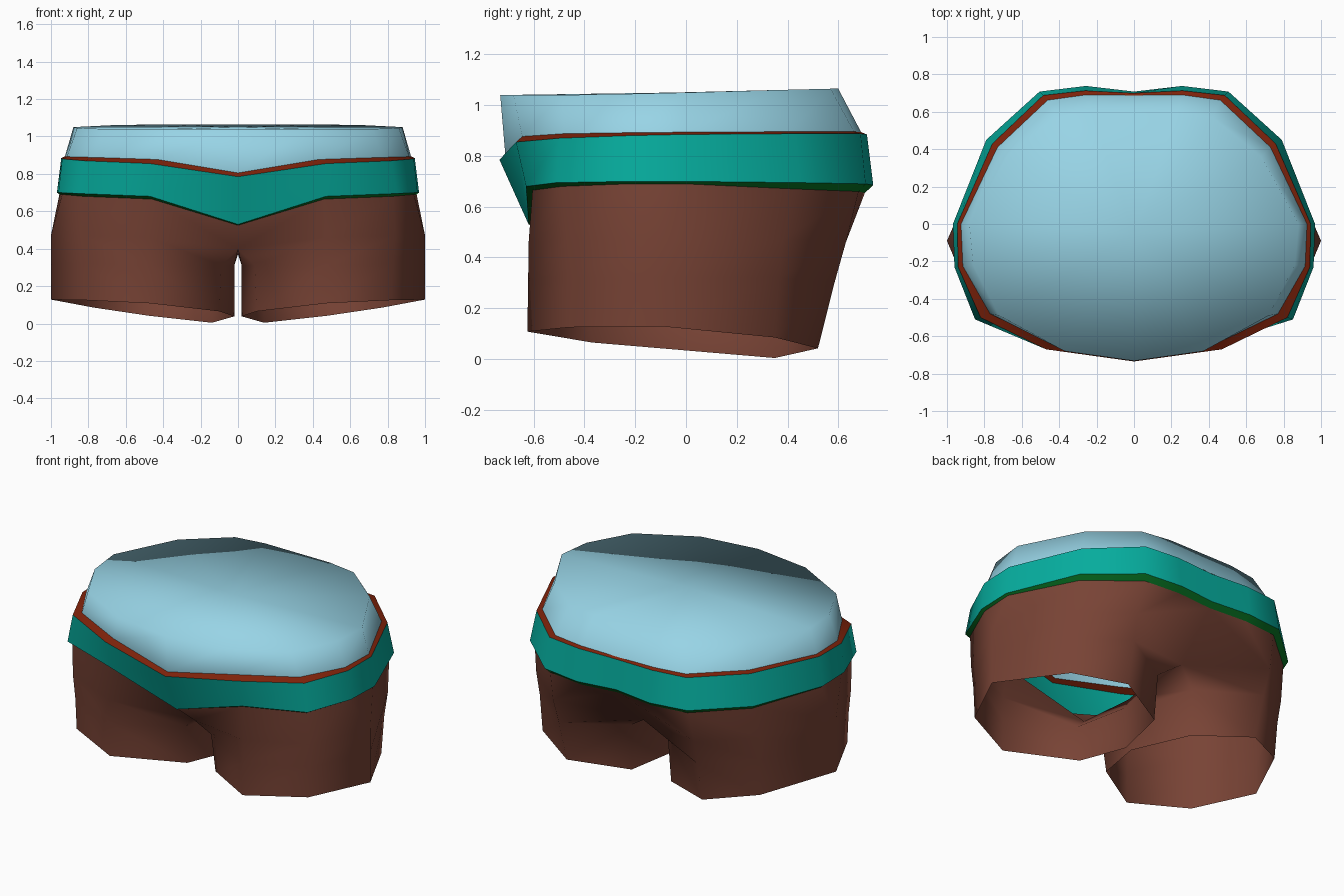
import bpy


def material(name, rgb):
    m = bpy.data.materials.new(name)
    lin = [(c / 255 / 12.92) if c < 10 else ((c / 255 + 0.055) / 1.055) ** 2.4 for c in rgb]
    m.diffuse_color = (*lin, 1)
    return m


brown = material("brown cloth", (120, 67, 53))
teal = material("teal belt", (6, 174, 159))
red = material("rust trim", (126, 34, 10))
green = material("dark green trim", (8, 118, 36))
blue = material("pale blue", (152, 212, 230))


def make(name, verts, faces, mat):
    me = bpy.data.meshes.new(name)
    me.from_pydata(verts, [], faces)
    me.materials.append(mat)
    for p in me.polygons:
        p.use_smooth = True
    ob = bpy.data.objects.new(name, me)
    bpy.context.collection.objects.link(ob)
    return ob


def full(half):
    # mirror a front-to-back half outline into a closed ring
    return half + [(-x, y, z) for x, y, z in half[-2:0:-1]]


def loft(name, lower, upper, mat, cap=None):
    a, b = full(lower), full(upper)
    n = len(a)
    faces = [(i, (i + 1) % n, n + (i + 1) % n, n + i) for i in range(n)]
    verts = a + b
    if cap:
        verts = verts + [cap]
        faces += [(n + i, n + (i + 1) % n, 2 * n) for i in range(n)]
    return make(name, verts, faces, mat)


# half outlines, front centre to back centre
waist = [(0, -.605, .525), (.46, -.605, .665), (.83, -.49, .68), (.94, -.23, .69),
         (.955, 0, .69), (.77, .43, .67), (.485, .68, .66), (.25, .705, .655), (0, .68, .66)]
belt_low = [(0, -.62, .53), (.47, -.63, .68), (.85, -.51, .695), (.96, -.23, .70),
            (.968, 0, .70), (.79, .45, .695), (.505, .708, .69), (.257, .738, .685), (0, .708, .69)]
belt_high = [(0, -.735, .785), (.47, -.67, .855), (.82, -.50, .87), (.94, -.23, .88),
             (.945, 0, .885), (.757, .43, .888), (.485, .688, .888), (.26, .713, .885), (0, .70, .88)]
body_low = [(0, -.712, .805), (.43, -.645, .877), (.77, -.48, .888), (.915, -.225, .892),
            (.925, 0, .894), (.73, .41, .896), (.462, .662, .896), (.26, .69, .894), (0, .688, .89)]
body_top = [(0, -.732, 1.04), (.37, -.68, 1.04), (.72, -.49, 1.04), (.86, -.22, 1.045),
            (.88, 0, 1.05), (.68, .36, 1.06), (.42, .57, 1.065), (.23, .60, 1.065), (0, .60, 1.065)]

# belt with its trims, and the closed body above it
loft("belt", belt_low, belt_high, teal)
loft("belt_top_trim", belt_high, body_low, red)
loft("belt_lower_trim", waist, belt_low, green)
loft("torso", body_low, body_top, blue, cap=(0, -.05, 1.05))

# shorts: one open leg, mirrored; rings for hip, lower thigh and hem
hip = [(0, -.45, .40), (.47, -.62, .46), (.84, -.47, .47), (1.0, -.09, .47),
       (.795, .38, .47), (.50, .63, .46), (0, .43, .39), (0, -.05, .37)]
thigh = [(.09, -.40, .31), (.47, -.622, .31), (.83, -.46, .32), (1.0, -.09, .32),
         (.78, .365, .32), (.49, .585, .30), (.13, .37, .30), (.02, -.05, .31)]
hem = [(.10, -.37, .065), (.47, -.625, .108), (.82, -.46, .125), (1.0, -.09, .128),
       (.77, .35, .085), (.48, .52, .042), (.14, .35, .004), (.02, -.05, .038)]
faces = []
for low, high in ((25, 17), (17, 9)):
    faces += [(low + i, low + (i + 1) % 8, high + (i + 1) % 8, high + i) for i in range(8)]
# pairs of hip and waist points joined around the seat
pairs = [(0, 0), (1, 1), (2, 2), (3, 3), (3, 4), (4, 5), (5, 6), (5, 7), (6, 8)]
for (t0, w0), (t1, w1) in zip(pairs, pairs[1:]):
    faces.append(tuple(dict.fromkeys([9 + t0, 9 + t1, w1, w0])))
shorts = make("shorts", waist + hip + thigh + hem, faces, brown)
mirror = shorts.modifiers.new("mirror", 'MIRROR')
mirror.use_clip = True
mirror.merge_threshold = 0.001
